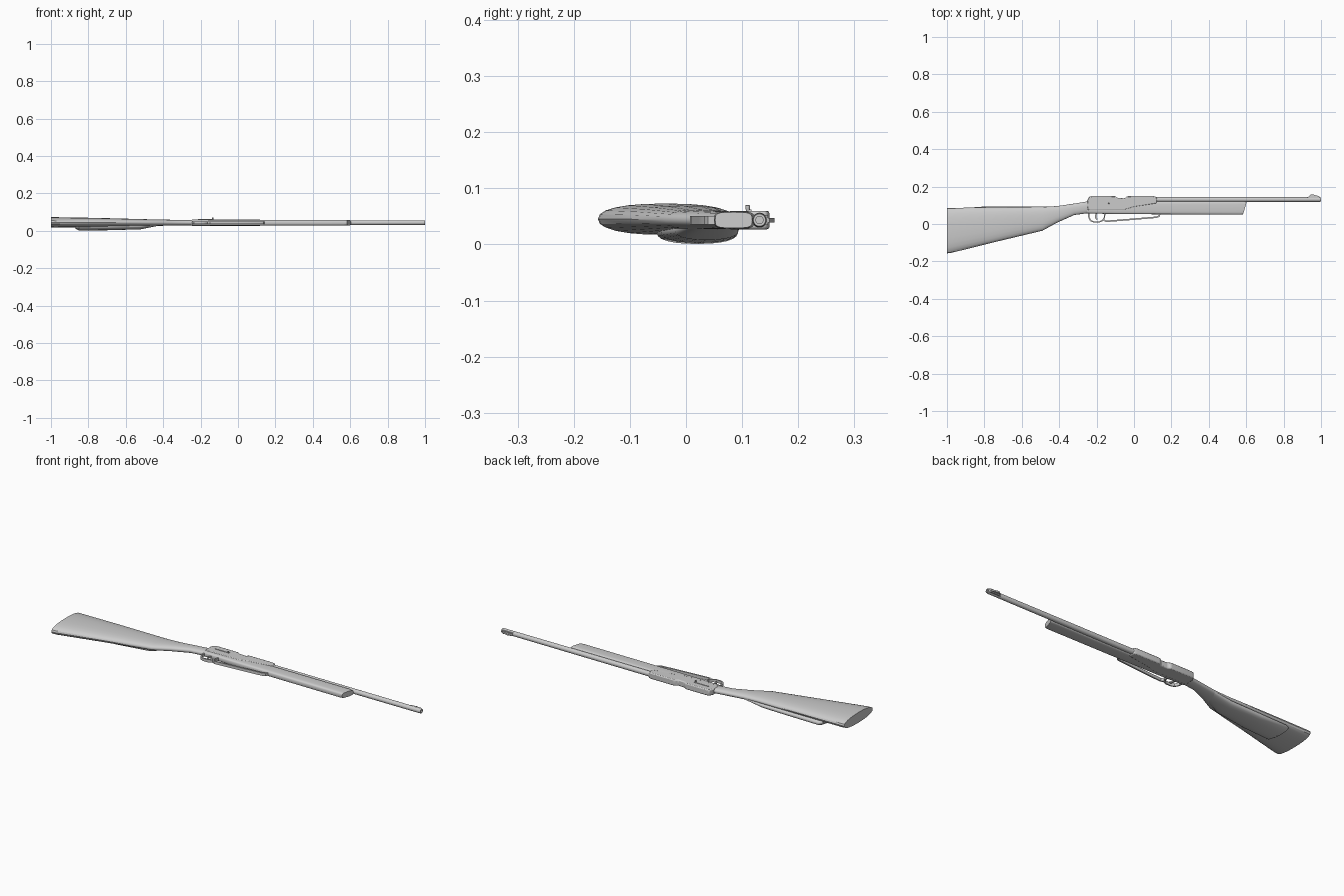
import bpy, bmesh, math
from mathutils import Vector

if "Cube" in bpy.data.objects:
    bpy.data.objects.remove(bpy.data.objects["Cube"])

ZC = 0.0435  # height of the rifle's centre plane (lying on its side)

def finish(bm, name, angle=35, bevel=0):
    bmesh.ops.recalc_face_normals(bm, faces=bm.faces)
    me = bpy.data.meshes.new(name)
    bm.to_mesh(me)
    bm.free()
    ob = bpy.data.objects.new(name, me)
    bpy.context.collection.objects.link(ob)
    bpy.ops.object.select_all(action='DESELECT')
    bpy.context.view_layer.objects.active = ob
    ob.select_set(True)
    if bevel:
        m = ob.modifiers.new("bevel", 'BEVEL')
        m.width, m.segments, m.limit_method = bevel, 2, 'ANGLE'
    bpy.ops.object.shade_smooth_by_angle(angle=math.radians(angle))
    return ob

def loft(name, stations, n=24, power=1.0):
    """stations: x, y top, y bottom, z half width, z centre, x shift at the bottom"""
    bm = bmesh.new()
    rings = []
    for x, yt, yb, hw, zc, shear in stations:
        ring = []
        for i in range(n):
            a = 2 * math.pi * i / n
            c, s = math.cos(a), math.sin(a)
            c = math.copysign(abs(c) ** power, c)
            s = math.copysign(abs(s) ** power, s)
            y = (yt + yb) / 2 + c * (yt - yb) / 2
            ring.append(bm.verts.new((x + shear * (1 - c) / 2, y, zc + s * hw)))
        rings.append(ring)
    for a, b in zip(rings, rings[1:]):
        for i in range(n):
            bm.faces.new((a[i], a[(i + 1) % n], b[(i + 1) % n], b[i]))
    bm.faces.new(rings[0])
    bm.faces.new(rings[-1])
    return finish(bm, name)

def plate(name, pts, hw, bevel=0):
    """side profile extruded across the rifle"""
    bm = bmesh.new()
    f = bm.faces.new([bm.verts.new((x, y, ZC - hw)) for x, y in pts])
    r = bmesh.ops.extrude_face_region(bm, geom=[f])
    bmesh.ops.translate(bm, vec=(0, 0, 2 * hw),
                        verts=[v for v in r['geom'] if isinstance(v, bmesh.types.BMVert)])
    return finish(bm, name, 35, bevel)

def strap(name, pts, t, hw):
    """bent strip of thickness t following a side path"""
    p = [Vector(q) for q in pts]
    left, right = [], []
    for i, q in enumerate(p):
        d = (p[min(i + 1, len(p) - 1)] - p[max(i - 1, 0)]).normalized()
        nrm = Vector((-d.y, d.x)) * t / 2
        left.append(q + nrm)
        right.append(q - nrm)
    return plate(name, left + right[::-1], hw)

def lathe(name, profile, origin, axis='X', n=20):
    """profile: distance along the axis, radius"""
    bm = bmesh.new()
    rings = []
    for d, r in profile:
        ring = []
        for i in range(n):
            a = 2 * math.pi * i / n
            u, v = r * math.cos(a), r * math.sin(a)
            off = Vector((d, u, v)) if axis == 'X' else Vector((u, v, d))
            ring.append(bm.verts.new(Vector(origin) + off))
        rings.append(ring)
    for a, b in zip(rings, rings[1:]):
        for i in range(n):
            bm.faces.new((a[i], a[(i + 1) % n], b[(i + 1) % n], b[i]))
    bm.faces.new(rings[0])
    bm.faces.new(rings[-1])
    return finish(bm, name)

# butt stock and wrist
loft("stock", [
    (-1.00, 0.085, -0.157, 0.0275, 0.0455, 0.0),
    (-0.98, 0.086, -0.155, 0.0280, 0.0450, 0.0),
    (-0.75, 0.089, -0.098, 0.0240, 0.0450, 0.0),
    (-0.49, 0.091, -0.036, 0.0180, 0.0440, 0.0),
    (-0.41, 0.096, 0.008, 0.0165, ZC, 0.0),
    (-0.32, 0.109, 0.048, 0.0150, ZC, 0.0),
    (-0.23, 0.124, 0.060, 0.0145, ZC, 0.0)], power=0.85)

# raised cheek piece on the underside
loft("cheek_piece", [
    (-0.87, 0.080, -0.035, 0.014, 0.026, 0.0),
    (-0.85, 0.092, -0.052, 0.020, 0.021, 0.0),
    (-0.70, 0.093, -0.045, 0.020, 0.023, 0.0),
    (-0.52, 0.094, -0.020, 0.018, 0.026, 0.0),
    (-0.41, 0.095, 0.020, 0.010, 0.040, 0.0)], power=0.85)

# fore stock with slanted tip
loft("fore_stock", [
    (-0.25, 0.122, 0.057, 0.0145, ZC, 0.0),
    (-0.10, 0.122, 0.053, 0.0155, ZC, 0.0),
    (0.58, 0.122, 0.050, 0.0155, ZC, -0.015),
    (0.603, 0.118, 0.052, 0.0140, ZC, -0.02)], power=0.5)

# receiver with loading notch
plate("receiver", [(-0.25, 0.075), (-0.25, 0.125), (-0.24, 0.146), (-0.225, 0.149),
                   (-0.10, 0.149), (-0.088, 0.139), (-0.05, 0.137), (-0.035, 0.149),
                   (0.105, 0.149), (0.122, 0.144), (0.122, 0.110), (0.0, 0.090),
                   (-0.05, 0.075)], 0.0165, bevel=0.005)

# barrel with hollow muzzle
lathe("barrel", [(0.10, 0.0135), (0.60, 0.0130), (0.992, 0.0125), (1.0, 0.0110),
                 (1.0, 0.0065), (0.96, 0.0065)], (0, 0.131, ZC))

# front sight
plate("front_sight_base", [(0.925, 0.138), (0.935, 0.146), (0.99, 0.146), (0.995, 0.138)], 0.009)
plate("front_sight", [(0.93, 0.142), (0.945, 0.157), (0.955, 0.158), (0.99, 0.149), (0.992, 0.142)], 0.004)

# bolt slot bar and handle
bar = plate("bolt_bar", [(-0.215, 0.111), (-0.215, 0.117), (-0.13, 0.117), (-0.13, 0.111)], 0.0015)
bar.location.z = 0.0175
lathe("bolt_handle", [(0.0, 0.003), (0.018, 0.003), (0.02, 0.004), (0.026, 0.004), (0.027, 0.003)],
      (-0.135, 0.110, ZC), 'Z', 12)

# trigger guard, trigger and under lever
strap("trigger_guard", [(-0.243, 0.062), (-0.241, 0.035), (-0.232, 0.018), (-0.215, 0.011),
                        (-0.185, 0.011), (-0.168, 0.019), (-0.158, 0.035), (-0.156, 0.062)], 0.007, 0.0075)
strap("trigger", [(-0.198, 0.062), (-0.205, 0.045), (-0.205, 0.034), (-0.197, 0.024)], 0.007, 0.004)
strap("under_lever", [(-0.162, 0.022), (-0.150, 0.014), (0.00, 0.026), (0.12, 0.036),
                      (0.134, 0.042), (0.140, 0.056)], 0.008, 0.0075)
